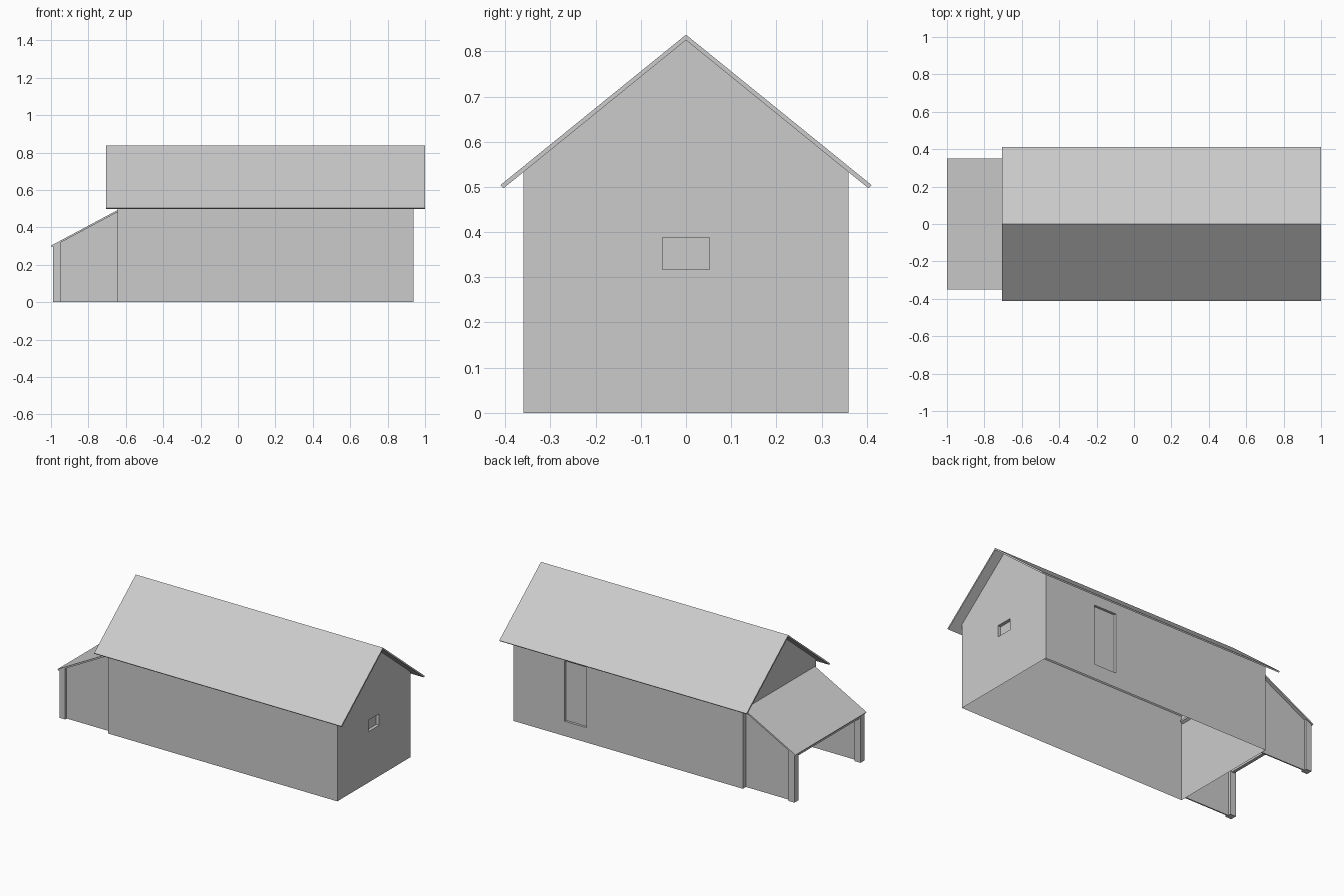
import bpy, bmesh
from mathutils import Vector

cube = bpy.data.objects.get("Cube")
if cube:
    bpy.data.objects.remove(cube, do_unlink=True)

# One flat colour throughout
grey = bpy.data.materials.new("plain_grey")
grey.use_nodes = True
colour = (0.6, 0.6, 0.6, 1)
grey.diffuse_color = colour
grey.node_tree.nodes["Principled BSDF"].inputs["Base Color"].default_value = colour

X, Y, Z = Vector((1, 0, 0)), Vector((0, 1, 0)), Vector((0, 0, 1))


def finish(name, bm):
    mesh = bpy.data.meshes.new(name)
    bm.to_mesh(mesh)
    bm.free()
    mesh.materials.append(grey)
    obj = bpy.data.objects.new(name, mesh)
    bpy.context.collection.objects.link(obj)
    return obj


def prism(points, axis, start, end):
    """Extrude a closed profile, drawn in (x or y, z), along the other level axis."""
    bm = bmesh.new()
    across = Y if axis == X else X
    face = bm.faces.new([bm.verts.new(across * a + Z * z + axis * start) for a, z in points])
    out = bmesh.ops.extrude_face_region(bm, geom=[face])["geom"]
    bmesh.ops.translate(bm, vec=axis * (end - start),
                        verts=[v for v in out if isinstance(v, bmesh.types.BMVert)])
    bmesh.ops.recalc_face_normals(bm, faces=bm.faces)
    return bm


def recess(bm, normal, along, low, high, bottom, top, depth):
    """Cut a rectangle into the wall facing normal and push it inward."""
    def wall():
        return [f for f in bm.faces if f.normal.dot(normal) > 0.99]
    for axis, value in ((along, low), (along, high), (Z, bottom), (Z, top)):
        faces = wall()
        edges = list({e for f in faces for e in f.edges})
        verts = list({v for f in faces for v in f.verts})
        bmesh.ops.bisect_plane(bm, geom=faces + edges + verts,
                               plane_co=axis * value, plane_no=axis)
    panel = [f for f in wall()
             if low < f.calc_center_median().dot(along) < high
             and bottom < f.calc_center_median().z < top]
    out = bmesh.ops.extrude_face_region(bm, geom=panel)["geom"]
    bmesh.ops.translate(bm, vec=normal * -depth,
                        verts=[v for v in out if isinstance(v, bmesh.types.BMVert)])
    bmesh.ops.delete(bm, geom=[f for f in panel if f.is_valid], context="FACES")


# Hollow body: gabled walls, open below and under the roof
WALL_END, WALL_BACK, HALF = 0.937, -0.645, 0.36
body = prism([(-HALF, 0), (HALF, 0), (HALF, 0.535), (0, 0.825), (-HALF, 0.535)],
             X, WALL_BACK, WALL_END)
bmesh.ops.delete(body, geom=[f for f in body.faces if abs(f.normal.z) > 0.1],
                 context="FACES")
recess(body, X, Y, -0.052, 0.052, 0.317, 0.388, 0.02)     # window
recess(body, Y, X, 0.433, 0.587, 0.092, 0.468, 0.015)     # door
finish("body_walls", body)

# Gabled roof with overhanging eaves
finish("main_roof", prism(
    [(0, 0.837), (0.411, 0.504), (0.404, 0.497), (0, 0.825), (-0.404, 0.497), (-0.411, 0.504)],
    X, -0.705, 1.0))

# Lean-to roof, tucked just inside the end wall
finish("lean_to_roof", prism(
    [(-1.0, 0.302), (-0.63, 0.5), (-0.63, 0.489), (-0.995, 0.294)], Y, -0.35, 0.35))


def under_roof(x):
    return 0.294 + (x + 0.995) * 0.534


# Lean-to side walls and corner posts
for side, label in ((1, "back"), (-1, "front")):
    finish("lean_to_wall_" + label, prism(
        [(-0.955, 0), (WALL_BACK, 0), (WALL_BACK, under_roof(WALL_BACK)),
         (-0.955, under_roof(-0.955))], Y, side * 0.322, side * 0.33))
    finish("lean_to_post_" + label, prism(
        [(-0.99, 0), (-0.95, 0), (-0.95, under_roof(-0.95)), (-0.99, under_roof(-0.99))],
        Y, side * 0.305, side * 0.345))

# Beam between the posts
finish("lean_to_beam", prism(
    [(-0.98, 0.272), (-0.96, 0.272), (-0.96, under_roof(-0.96)), (-0.98, under_roof(-0.98))],
    Y, -0.31, 0.31))
